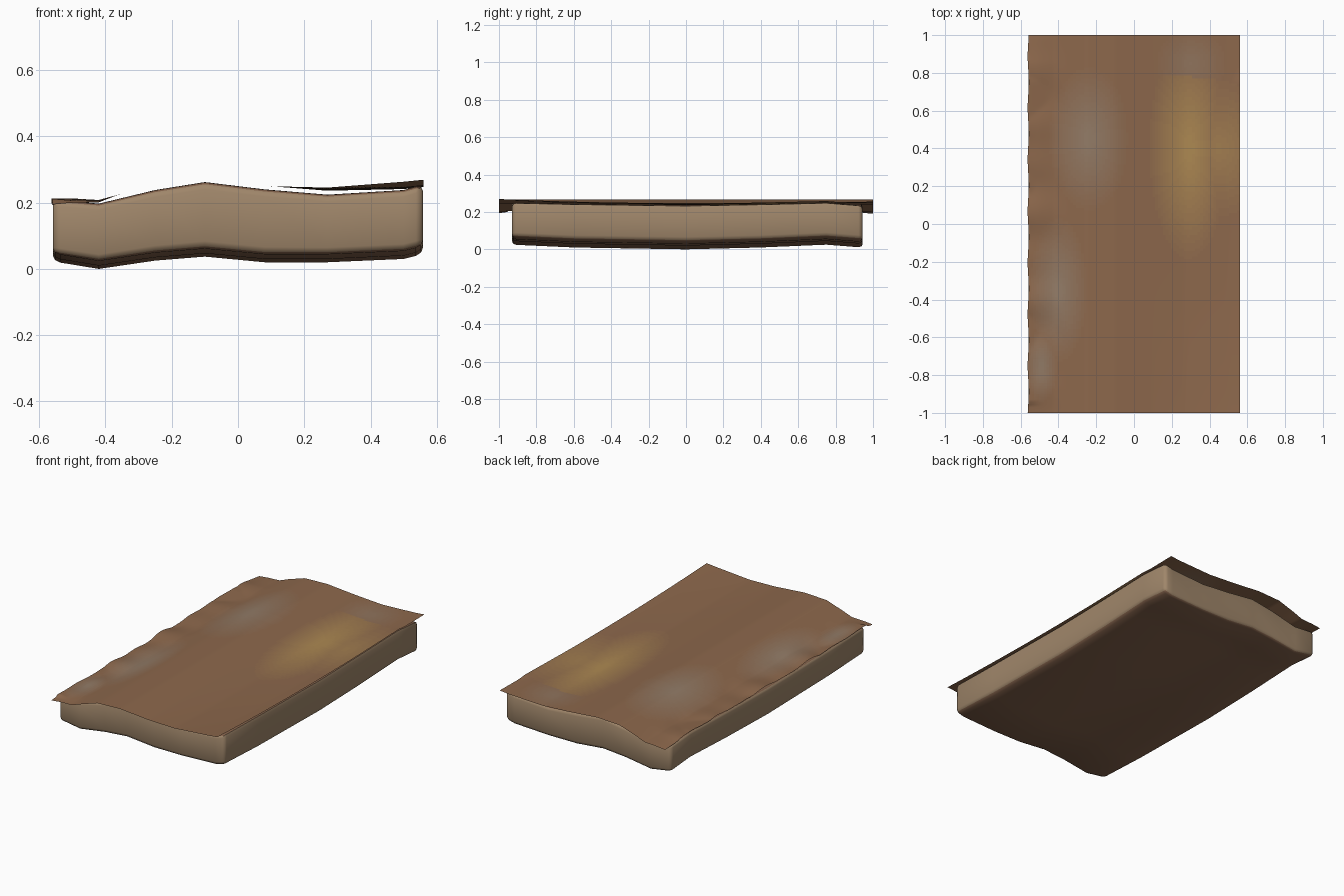
import bpy, bmesh, math

if "Cube" in bpy.data.objects:
    bpy.data.objects.remove(bpy.data.objects["Cube"])


def material(name, rgb):
    m = bpy.data.materials.new(name)
    m.diffuse_color = (*rgb, 1)
    m.use_nodes = True
    m.node_tree.nodes["Principled BSDF"].inputs["Base Color"].default_value = m.diffuse_color
    return m


def curve(points):
    """Piecewise-linear profile."""
    def f(v):
        if v <= points[0][0]:
            return points[0][1]
        for (a, p), (b, q) in zip(points, points[1:]):
            if v <= b:
                return p + (q - p) * (v - a) / (b - a)
        return points[-1][1]
    return f


def finish(name, bm, mats, angle):
    me = bpy.data.meshes.new(name)
    bm.to_mesh(me)
    bm.free()
    ob = bpy.data.objects.new(name, me)
    bpy.context.collection.objects.link(ob)
    for m in mats:
        me.materials.append(m)
    bpy.context.view_layer.objects.active = ob
    ob.select_set(True)
    bpy.ops.object.shade_smooth_by_angle(angle=math.radians(angle))
    ob.select_set(False)
    return ob


# Lumpy cross-sections across the width and along the length
top_x = curve([(-.555, .208), (-.42, .197), (-.25, .238), (-.1, .262),
               (.08, .24), (.27, .224), (.5, .238), (.56, .255)])
base_x = curve([(-.555, .022), (-.42, 0), (-.25, .025), (-.1, .037),
                (.08, .02), (.27, .02), (.5, .03), (.56, .045)])
top_y = curve([(-.93, 0), (-.6, -.007), (0, -.015), (.4, -.008), (.75, 0), (.94, -.015)])
base_y = curve([(-.93, .025), (-.6, .01), (0, 0), (.4, .01), (.75, .025), (.94, .01)])
sheet_x = curve([(-.56, .203), (-.5, .206), (-.42, .205), (-.25, .26), (-.1, .266),
                 (.08, .251), (.27, .236), (.5, .241), (.56, .247)])

# Mattress: bevelled box, sliced and bent to the lumpy profile
H = .2
bm = bmesh.new()
bmesh.ops.create_cube(bm, size=1)
for v in bm.verts:
    v.co = (v.co.x * 1.118, v.co.y * 1.875 + .007, (v.co.z + .5) * H)
bmesh.ops.bevel(bm, geom=bm.edges[:], offset=.022, segments=2, profile=.5, affect='EDGES')
cuts = [((x, 0, 0), (1, 0, 0)) for x in (-.42, -.25, -.1, .08, .27, .5)]
cuts += [((0, y, 0), (0, 1, 0)) for y in (-.6, -.3, 0, .2, .4, .6, .75)]
for co, no in cuts:
    bmesh.ops.bisect_plane(bm, geom=bm.verts[:] + bm.edges[:] + bm.faces[:],
                           plane_co=co, plane_no=no)
bm.normal_update()
for f in bm.faces:
    f.material_index = 1 if abs(f.normal.z) > .75 else 0
for v in bm.verts:
    x, y, z = v.co
    lo = base_x(x) + base_y(y)
    hi = top_x(x) + top_y(y)
    v.co.z = lo + (hi - lo) * z / H
bm.normal_update()
finish("mattress", bm, [material("ticking", (.35, .24, .145)),
                        material("dark_base", (.235, .126, .073))], 50)

# Sheet: thin grid laid on top, overhanging both ends
NX, NY = 80, 140
bm = bmesh.new()
bmesh.ops.create_grid(bm, x_segments=NX, y_segments=NY, size=1)
for v in bm.verts:
    x, y = v.co.x * .56, v.co.y
    left = max(0, min(1, (-.36 - x) / .2))
    right = max(0, min(1, (x - .1) / .4))
    ripple = .006 * math.sin(15 * y + 1) + .004 * math.sin(26 * y)
    z = sheet_x(x) + (.022 if y < 0 else .008) * right * y * y + left * ripple
    z -= .014 * left * max(0, (y - .85) / .15)
    if abs(y) < .95:
        z = max(z, top_x(x) + top_y(y) + .003)
    x -= .003 * left * math.sin(23 * y)
    v.co = (max(x, -.563), y, z)


def blob(c, cx, cy, rx, ry):
    return max(0, 1 - math.hypot((c.x - cx) / rx, (c.y - cy) / ry))


def mix(a, b, t):
    return tuple(p + (q - p) * t for p, q in zip(a, b))


# Soft yellow and grey stains, stepped over fine tones
STEPS = 14
base, yellow, grey = (.265, .138, .072), (.42, .25, .085), (.29, .2, .135)
mats = [material("sheet_brown", base)]
for label, tone in (("yellow", yellow), ("grey", grey)):
    mats += [material(f"stain_{label}_{i}", mix(base, tone, i / STEPS))
             for i in range(1, STEPS + 1)]
for f in bm.faces:
    c = f.calc_center_median()
    ye = max(blob(c, .29, .4, .22, .62), blob(c, .45, .4, .3, .4) * .6)
    gr = max(blob(c, -.24, .45, .22, .4), blob(c, -.4, -.35, .16, .4),
             blob(c, -.49, -.75, .09, .2), blob(c, .3, .85, .2, .2) * .6)
    k = min(STEPS, int(max(ye, gr) * (STEPS + 2)))
    if k:
        f.material_index = k if ye > gr else STEPS + k
bm.normal_update()
finish("top_sheet", bm, mats, 60)
